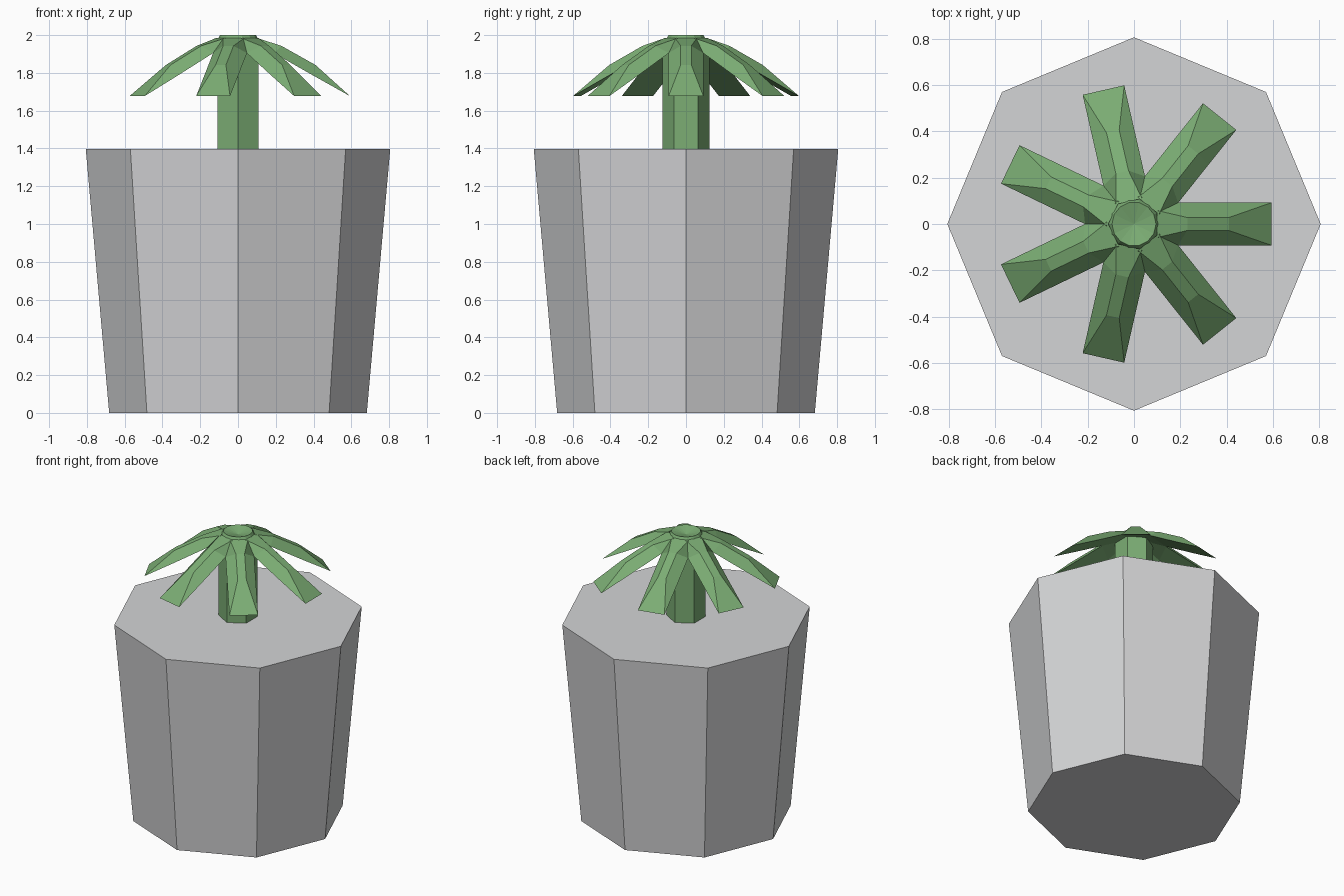
import bpy, math
from mathutils import Matrix

if "Cube" in bpy.data.objects:
    bpy.data.objects.remove(bpy.data.objects["Cube"])


def material(name, rgb):
    m = bpy.data.materials.new(name)
    m.diffuse_color = (*rgb, 1)
    m.use_nodes = True
    m.node_tree.nodes["Principled BSDF"].inputs["Base Color"].default_value = m.diffuse_color
    return m


GREY = material("light stone grey", (0.655, 0.66, 0.67))
GREEN = material("leaf green", (0.20, 0.42, 0.175))


def add_mesh(name, verts, faces, mat):
    me = bpy.data.meshes.new(name)
    me.from_pydata(verts, [], faces)
    me.materials.append(mat)
    ob = bpy.data.objects.new(name, me)
    bpy.context.collection.objects.link(ob)
    return ob


def lathe(name, rings, sides, mat, start=0.0, dip=0.0):
    """Faceted solid from (radius, z) rings; dip sinks the middle of the top."""
    verts = [(r * math.cos(start + math.tau * i / sides),
              r * math.sin(start + math.tau * i / sides), z)
             for r, z in rings for i in range(sides)]
    faces = [tuple(reversed(range(sides)))]
    for k in range(len(rings) - 1):
        for i in range(sides):
            j = (i + 1) % sides
            faces.append((k * sides + i, k * sides + j,
                          (k + 1) * sides + j, (k + 1) * sides + i))
    base = (len(rings) - 1) * sides
    if dip:
        verts.append((0, 0, rings[-1][1] - dip))
        faces += [(base + i, base + (i + 1) % sides, len(verts) - 1)
                  for i in range(sides)]
    else:
        faces.append(tuple(range(base, base + sides)))
    return add_mesh(name, verts, faces, mat)


# Tapered eight-sided pot and six-sided trunk
lathe("pot", [(0.682, 0), (0.806, 1.398)], 8, GREY)
lathe("trunk", [(0.125, 1.39), (0.125, 1.95)], 6, GREEN, math.pi / 2)

# Small crown where the leaves meet
lathe("crown", [(0.12, 1.94), (0.105, 1.982), (0.095, 2.0)], 14, GREEN, 0, 0.025)

# Drooping leaf: the raised ridge spreads to flat edges at base and tip
base = [(0.10, s * 0.058, 1.985) for s in (1, -1)]
tip = [(0.593, s * 0.092, 1.677) for s in (1, -1)]
sections = []
for xr, zr, xe, ze in ((0.23, 1.943, 0.19, 1.905), (0.41, 1.842, 0.40, 1.785)):
    sections += [(xr, 0.028, zr), (xr, -0.028, zr),
                 (xe, 0.092, ze), (xe, -0.092, ze)]
under = [(0.10, s * 0.058, 1.945) for s in (1, -1)]
leaf_verts = base + tip + sections + under
leaf_faces = [
    (0, 1, 5, 4), (4, 5, 9, 8), (8, 9, 3, 2),        # ridge
    (0, 4, 6, 12), (4, 8, 10, 6), (8, 2, 10),        # left slope
    (1, 13, 7, 5), (5, 7, 11, 9), (9, 11, 3),        # right slope
    (12, 6, 7, 13), (6, 10, 11, 7), (10, 2, 3, 11),  # underside
    (0, 12, 13, 1),                                  # inner end
]
first = add_mesh("leaf_1", leaf_verts, leaf_faces, GREEN)
for face in first.data.polygons:
    face.flip()
for n in range(1, 7):
    leaf = bpy.data.objects.new(f"leaf_{n + 1}", first.data)
    leaf.matrix_world = Matrix.Rotation(math.tau * n / 7, 4, 'Z')
    bpy.context.collection.objects.link(leaf)
